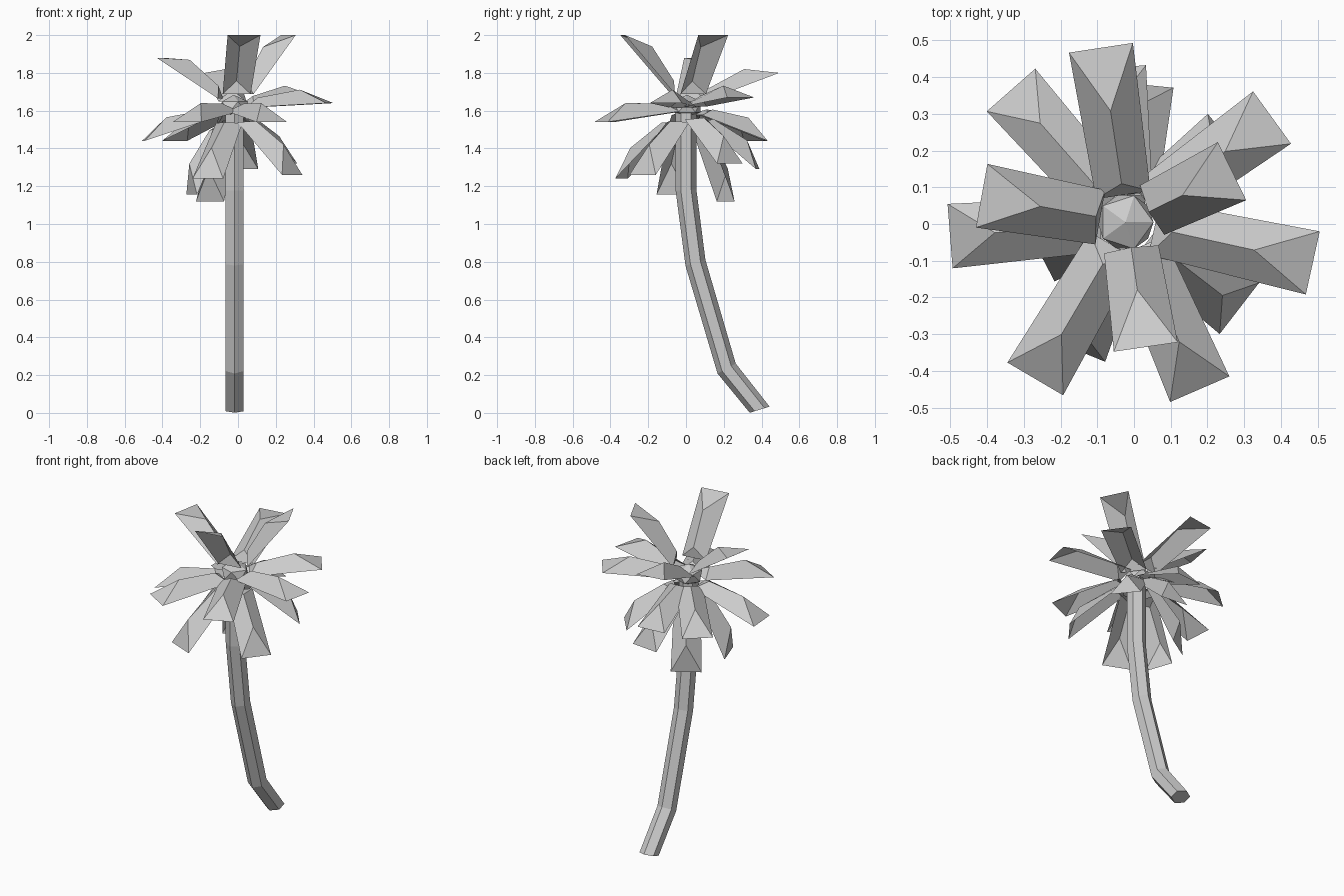
import bpy, bmesh, math
from mathutils import Vector

if "Cube" in bpy.data.objects:
    bpy.data.objects.remove(bpy.data.objects["Cube"])

CROWN = Vector((-0.018, 0.005, 1.61))


def finish(bm, name):
    bmesh.ops.recalc_face_normals(bm, faces=bm.faces)
    me = bpy.data.meshes.new(name)
    bm.to_mesh(me)
    bm.free()
    ob = bpy.data.objects.new(name, me)
    bpy.context.collection.objects.link(ob)
    return ob


# Curved six-sided trunk: y, z and tilt of each ring
bm = bmesh.new()
rings = []
for y, z, tilt in [(0.39, 0.017, 17), (0.215, 0.235, 29), (0.05, 0.795, 16),
                   (0.0, 1.18, 4), (0.0, 1.6, 0)]:
    t = math.radians(tilt)
    ring = []
    for i in range(6):
        a = math.radians(60 * i)
        u, v = 0.055 * math.cos(a), 0.055 * math.sin(a)
        ring.append(bm.verts.new((-0.018 + v, y + u * math.cos(t), z + u * math.sin(t))))
    rings.append(ring)
for lo, hi in zip(rings, rings[1:]):
    for i in range(6):
        j = (i + 1) % 6
        bm.faces.new((lo[i], lo[j], hi[j], hi[i]))
bm.faces.new(rings[0])
bm.faces.new(rings[-1])
finish(bm, "trunk")

# Faceted crown heart
bpy.ops.mesh.primitive_ico_sphere_add(subdivisions=1, radius=0.085, location=CROWN + Vector((-0.005, 0, 0.01)))
heart = bpy.context.object
heart.name = "crown_heart"
heart.scale.z = 0.75


# Folded open frond, aimed from the crown to the middle of its outer edge
def frond(name, tip):
    tip = Vector(tip)
    out = Vector((tip.x - CROWN.x, tip.y - CROWN.y, 0)).normalized()
    side = Vector((-out.y, out.x, 0))
    base = CROWN + out * 0.075 + Vector((0, 0, (tip.z - CROWN.z) * 0.2))
    axis = tip - base
    up = axis.cross(side).normalized()
    if up.z < 0:
        up = -up
    bm = bmesh.new()
    bl, br = (bm.verts.new(base + side * s) for s in (0.075, -0.075))
    tl, tr = (bm.verts.new(tip + side * s) for s in (0.088, -0.088))
    r0 = bm.verts.new(base + axis * 0.12 + up * 0.05)
    r1 = bm.verts.new(base + axis * 0.64 + up * 0.08)
    for f in ((bl, r0, br), (bl, tl, r1, r0), (br, r0, r1, tr), (tl, tr, r1)):
        bm.faces.new(f)
    finish(bm, name)


# Frond tips by tier
tiers = {
    "upper": [(-0.09, 0.48, 1.8), (0.032, -0.335, 2.0), (0.267, 0.144, 2.0),
              (-0.415, 0.077, 1.88)],
    "middle": [(0.376, 0.29, 1.67), (0.487, -0.106, 1.64), (0.179, -0.45, 1.54),
               (-0.269, -0.422, 1.54), (-0.501, -0.033, 1.44), (-0.335, 0.365, 1.44),
               (-0.055, 0.425, 1.44)],
    "lower": [(0.287, -0.23, 1.26), (-0.16, -0.342, 1.24), (-0.245, -0.073, 1.155),
              (-0.148, 0.21, 1.12), (0.02, 0.38, 1.29), (0.257, 0.232, 1.32)],
}
for tier, tips in tiers.items():
    for i, tip in enumerate(tips):
        frond(f"{tier}_frond_{i + 1}", tip)
